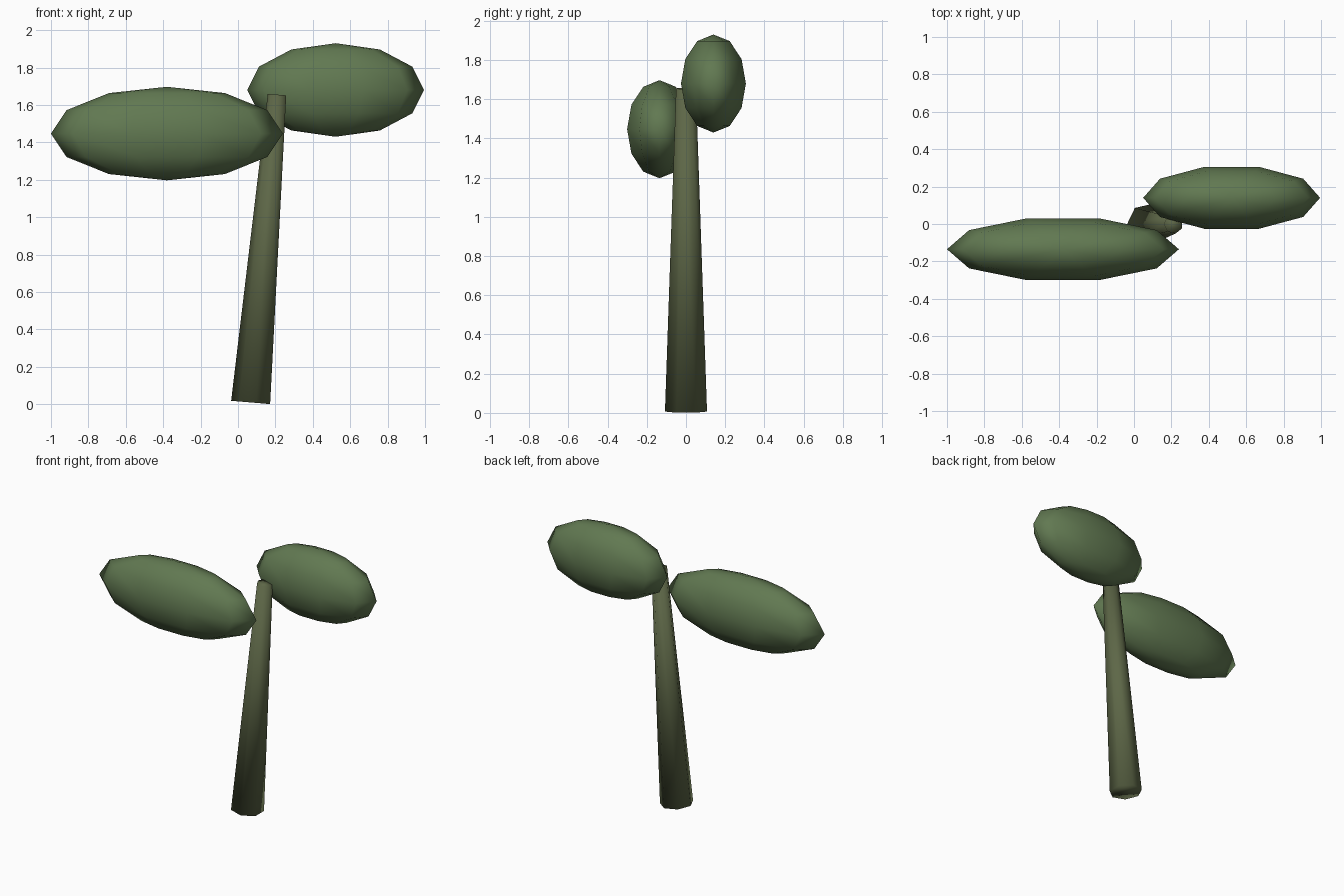
import bpy, bmesh
from math import radians
from mathutils import Matrix, Vector

if "Cube" in bpy.data.objects:
    bpy.data.objects.remove(bpy.data.objects["Cube"])


def material(name, color):
    m = bpy.data.materials.new(name)
    m.diffuse_color = (*color, 1)
    m.use_nodes = True
    m.node_tree.nodes["Principled BSDF"].inputs["Base Color"].default_value = m.diffuse_color
    return m


def add_object(name, bm, mat):
    for f in bm.faces:
        f.smooth = True
    mesh = bpy.data.meshes.new(name)
    bm.to_mesh(mesh)
    bm.free()
    mesh.materials.append(mat)
    ob = bpy.data.objects.new(name, mesh)
    bpy.context.collection.objects.link(ob)
    return ob


quarter_turn = Matrix.Rotation(radians(90), 4, 'Z')
leaf_green = material("leaf_green", (0.12, 0.19, 0.083))
stem_green = material("stem_green", (0.11, 0.135, 0.063))


def leaf_clump(name, center, radii):
    # low-poly ellipsoid with ring corners on the x axis
    bm = bmesh.new()
    bmesh.ops.create_uvsphere(
        bm, u_segments=10, v_segments=6, radius=1,
        matrix=Matrix.Translation(center) @ Matrix.Diagonal((*radii, 1)) @ quarter_turn)
    add_object(name, bm, leaf_green)


# leaning seven-sided tapered trunk, one corner facing -x
bottom, top = Vector((0.073, 0, 0.009)), Vector((0.211, 0, 1.655))
axis = top - bottom
tilt = Matrix.Rotation(Vector((0, 0, 1)).angle(axis), 4, 'Y')
bm = bmesh.new()
bmesh.ops.create_cone(
    bm, cap_ends=True, segments=7, radius1=0.11, radius2=0.052, depth=axis.length,
    matrix=Matrix.Translation((bottom + top) / 2) @ tilt @ quarter_turn)
add_object("trunk", bm, stem_green)

# two foliage clumps
leaf_clump("left_foliage", (-0.38, -0.135, 1.447), (0.62, 0.174, 0.25))
leaf_clump("right_foliage", (0.522, 0.14, 1.68), (0.473, 0.174, 0.25))
